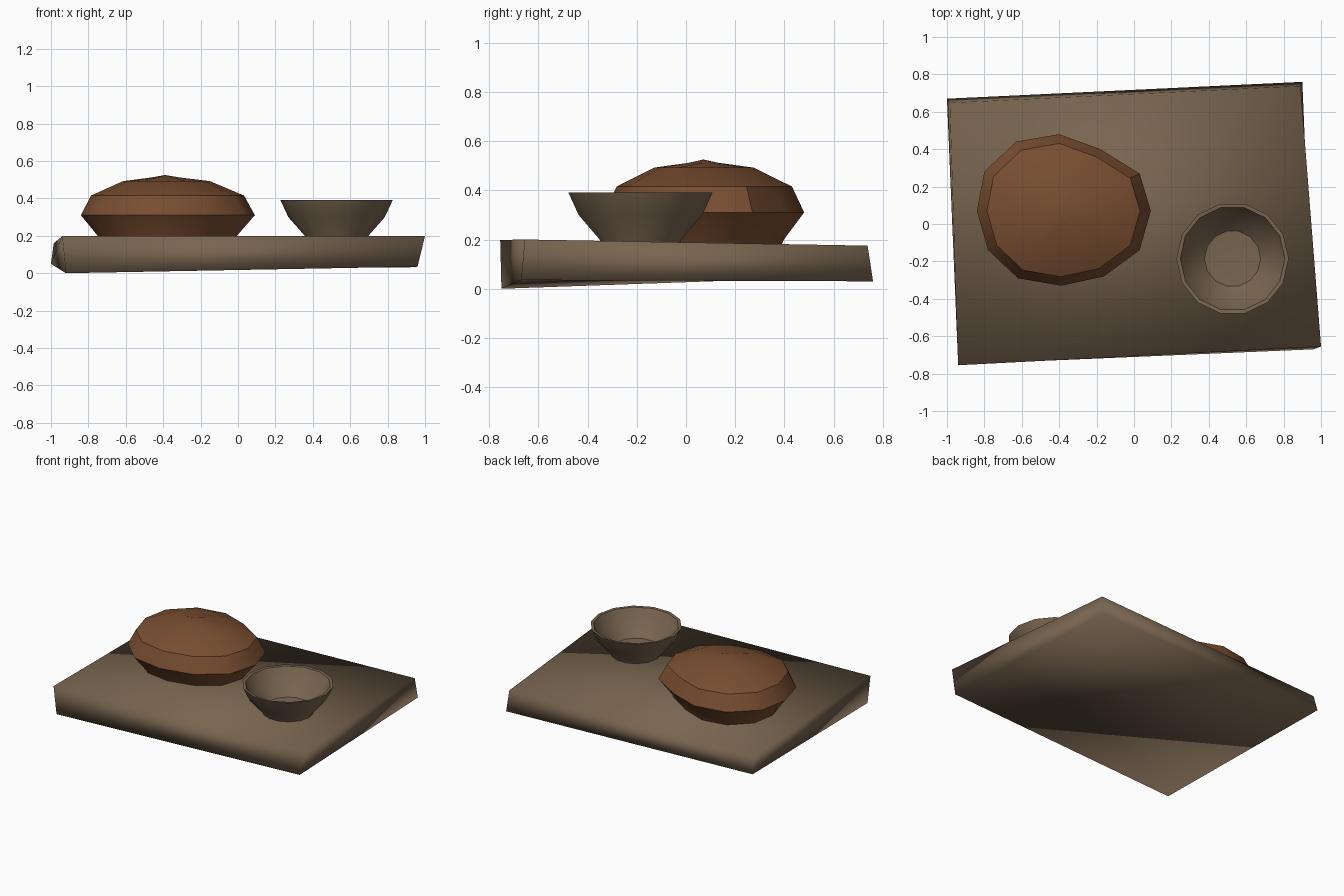
import bpy, math

if "Cube" in bpy.data.objects:
    bpy.data.objects.remove(bpy.data.objects["Cube"])


def material(name, rgb):
    m = bpy.data.materials.new(name)
    m.diffuse_color = (*rgb, 1)
    m.use_nodes = True
    m.node_tree.nodes["Principled BSDF"].inputs["Base Color"].default_value = m.diffuse_color
    return m


wood = material("weathered_wood", (0.19, 0.13, 0.08))
crust = material("bread_crust", (0.19, 0.075, 0.03))


def build(name, verts, faces, mat, angle):
    me = bpy.data.meshes.new(name)
    me.from_pydata(verts, [], faces)
    me.materials.append(mat)
    ob = bpy.data.objects.new(name, me)
    bpy.context.collection.objects.link(ob)
    bpy.context.view_layer.objects.active = ob
    ob.select_set(True)
    bpy.ops.object.shade_smooth_by_angle(angle=math.radians(angle))
    ob.select_set(False)
    return ob


def skin(rings, cap_start, cap_end):
    """Join equal rings of points with quads, closing each end with a cap or a tip."""
    n = len(rings[0])
    verts = [p for r in rings for p in r]
    faces = [(k * n + i, k * n + (i + 1) % n, (k + 1) * n + (i + 1) % n, (k + 1) * n + i)
             for k in range(len(rings) - 1) for i in range(n)]
    for cap, base, flip in ((cap_start, 0, True), (cap_end, (len(rings) - 1) * n, False)):
        if cap is None:
            loop = list(range(base, base + n))
            faces.append(loop[::-1] if flip else loop)
        else:
            tip = len(verts)
            verts.append(cap)
            for i in range(n):
                a, b = base + i, base + (i + 1) % n
                faces.append((b, a, tip) if flip else (a, b, tip))
    return verts, faces


# Crooked serving board: four bottom corners, then four top corners
bottom = [(-0.92, -0.75, 0.0), (0.96, -0.67, 0.035), (0.90, 0.76, 0.03), (-1.0, 0.67, 0.05)]
top = [(-0.94, -0.755, 0.198), (1.0, -0.655, 0.2), (0.89, 0.738, 0.175), (-0.985, 0.648, 0.16)]
build("board", *skin([bottom, top], None, None), wood, 100)

# Round loaf: slightly uneven twelve-sided outline, scaled up a dome profile
cx, cy = -0.39, 0.07
outline = [(0.48, 0), (0.42, 0.20), (0.21, 0.33), (-0.01, 0.41), (-0.24, 0.37), (-0.41, 0.21),
           (-0.45, 0), (-0.39, -0.21), (-0.23, -0.36), (0, -0.40), (0.23, -0.35), (0.42, -0.21)]
profile = [(0.77, 0.17), (0.80, 0.20), (1.0, 0.31), (0.88, 0.415), (0.50, 0.492), (0.16, 0.512)]
rings = [[(cx + x * s, cy + y * s, z) for x, y in outline] for s, z in profile]
# Shallow scored creases around the crown
rings[-1] = [(x, y, z - 0.008 * (i % 2)) for i, (x, y, z) in enumerate(rings[-1])]
build("loaf", *skin(rings, None, (cx, cy, 0.525)), crust, 35)

# Bowl: fourteen-sided, up the outside, over the rim and down the inside
bx, by, n = 0.527, -0.185, 14
wall = [(0.165, 0.18), (0.17, 0.20), (0.258, 0.30), (0.30, 0.39),
        (0.28, 0.388), (0.235, 0.305), (0.15, 0.225)]
rings = [[(bx + r * math.cos(2 * math.pi * i / n), by + r * math.sin(2 * math.pi * i / n), z)
          for i in range(n)] for r, z in wall]
build("bowl", *skin(rings, None, (bx, by, 0.215)), wood, 40)
